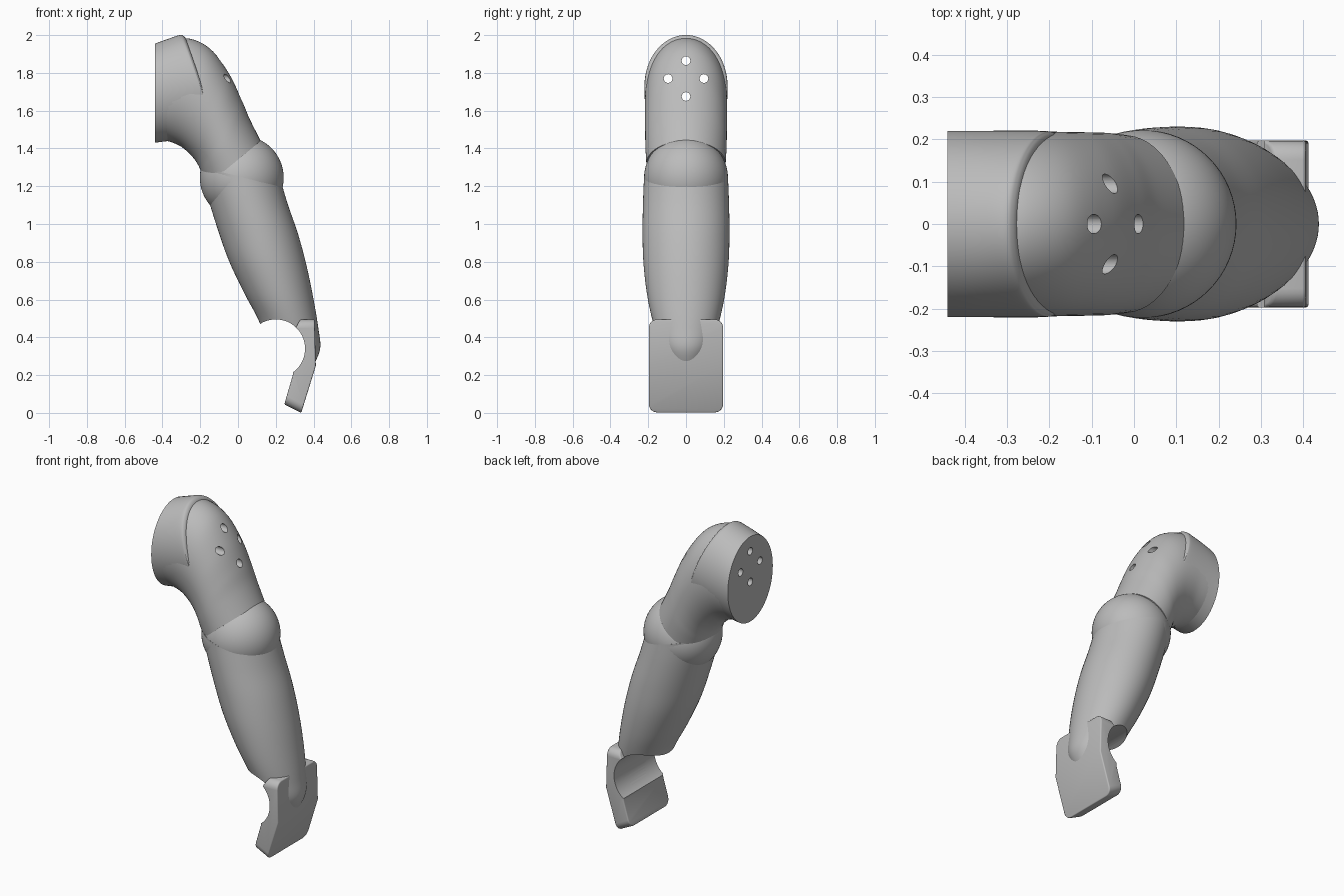
import bpy, bmesh
from math import sin, cos, pi, radians
from mathutils import Vector

if "Cube" in bpy.data.objects:
    bpy.data.objects.remove(bpy.data.objects["Cube"])

grey = bpy.data.materials.new("plain grey")
grey.use_nodes = True
grey.diffuse_color = (0.5, 0.5, 0.5, 1)
grey.node_tree.nodes["Principled BSDF"].inputs["Base Color"].default_value = (0.5, 0.5, 0.5, 1)


def finish(name, bm):
    bmesh.ops.recalc_face_normals(bm, faces=bm.faces)
    mesh = bpy.data.meshes.new(name)
    bm.to_mesh(mesh)
    bm.free()
    obj = bpy.data.objects.new(name, mesh)
    bpy.context.collection.objects.link(obj)
    mesh.materials.append(grey)
    return obj


def activate(obj):
    bpy.ops.object.select_all(action='DESELECT')
    obj.select_set(True)
    bpy.context.view_layer.objects.active = obj


def smooth(obj):
    activate(obj)
    bpy.ops.object.shade_smooth_by_angle(angle=radians(35))


def spline(a, b, c, d, t):
    return 0.5 * (2 * b + (c - a) * t + (2 * a - 5 * b + 4 * c - d) * t ** 2
                  + (3 * b - a - 3 * c + d) * t ** 3)


def loft(name, sections, steps=6, sides=64):
    """Smooth skin over ellipses: each is inner x, z, outer x, z, half width."""
    rows, last = [], len(sections) - 1
    for i in range(last):
        four = [sections[min(max(i + k, 0), last)] for k in (-1, 0, 1, 2)]
        rows += [[spline(*v, s / steps) for v in zip(*four)] for s in range(steps)]
    rows.append(sections[-1])
    bm, rings = bmesh.new(), []
    for x0, z0, x1, z1, w in rows:
        mid = Vector(((x0 + x1) / 2, 0, (z0 + z1) / 2))
        arm = Vector(((x1 - x0) / 2, 0, (z1 - z0) / 2))
        rings.append([bm.verts.new(mid + arm * cos(a) + Vector((0, w * sin(a), 0)))
                      for a in (2 * pi * j / sides for j in range(sides))])
    for a, b in zip(rings, rings[1:]):
        for j in range(sides):
            k = (j + 1) % sides
            bm.faces.new((a[j], a[k], b[k], b[j]))
    bm.faces.new(rings[0])
    bm.faces.new(rings[-1])
    return finish(name, bm)


def cut(obj, place, radius, axis, depth=2):
    """Drill a round hole along an axis."""
    turn = (0, pi / 2, 0) if axis == 'X' else (pi / 2, 0, 0)
    bpy.ops.mesh.primitive_cylinder_add(vertices=64 if radius > 0.1 else 24, radius=radius,
                                        depth=depth, location=place, rotation=turn)
    cutter = bpy.context.object
    cutter.hide_render = True
    mod = obj.modifiers.new("cut", 'BOOLEAN')
    mod.operation, mod.solver, mod.object = 'DIFFERENCE', 'EXACT', cutter
    activate(obj)
    bpy.ops.object.modifier_apply(modifier=mod.name)
    bpy.data.objects.remove(cutter)


# Upper arm bending down from the shoulder
upper_arm = loft("upper_arm", [
    (-.43, 1.435, -.43, 1.94, .215), (-.38, 1.44, -.37, 1.95, .217),
    (-.31, 1.415, -.27, 1.983, .218), (-.26, 1.375, -.15, 1.93, .218),
    (-.225, 1.335, -.05, 1.80, .217), (-.205, 1.30, .018, 1.66, .216),
    (-.19, 1.26, .06, 1.56, .215), (-.17, 1.2, .12, 1.44, .21)])

# Shoulder collar with a rounded rim
collar = loft("shoulder_collar", [
    (-.44, 1.43, -.44, 1.955, .22), (-.36, 1.44, -.37, 1.98, .22),
    (-.13, 1.46, -.31, 2.0, .22), (-.11, 1.47, -.285, 1.993, .215),
    (-.11, 1.49, -.27, 1.97, .203)])

# Four bolt holes right through the shoulder
for part in (upper_arm, collar):
    for y, z in ((0, 1.865), (0, 1.675), (.095, 1.77), (-.095, 1.77)):
        cut(part, (-.2, y, z), .023, 'X')
    smooth(part)

# Elbow ball
bpy.ops.mesh.primitive_uv_sphere_add(segments=64, ring_count=32, radius=.222,
                                     location=(.02, 0, 1.245))
elbow = bpy.context.object
elbow.name = "elbow_ball"
elbow.data.materials.append(grey)
smooth(elbow)

# Forearm tapering to a tongue behind the grip
forearm = loft("forearm", [
    (-.2, 1.30, .235, 1.2, .222), (-.165, 1.16, .265, 1.1, .227),
    (-.11, .98, .32, .94, .23), (-.05, .81, .365, .77, .225),
    (.03, .64, .4, .6, .205), (.10, .51, .425, .45, .175),
    (.16, .38, .435, .34, .14), (.28, .24, .395, .24, .07)])

# Hand plate, extruded across the width
bm = bmesh.new()
outline = [(.405, .495), (.33, .495), (.305, .45), (.29, .4), (.29, .2),
           (.245, .045), (.335, 0), (.412, .25)]
side = bm.faces.new([bm.verts.new((x, -.197, z)) for x, z in outline])
new = bmesh.ops.extrude_face_region(bm, geom=[side])["geom"]
bmesh.ops.translate(bm, vec=(0, .394, 0), verts=[v for v in new if isinstance(v, bmesh.types.BMVert)])
ends = [e for e in bm.edges if abs(e.verts[0].co.y - e.verts[1].co.y) < .01
        and (max(v.co.z for v in e.verts) < .1 or min(v.co.z for v in e.verts) > .48)]
bmesh.ops.bevel(bm, geom=ends, offset=.045, segments=6, profile=.5, affect='EDGES')
hand = finish("hand_grip", bm)
bevel = hand.modifiers.new("soft edges", 'BEVEL')
bevel.width, bevel.segments, bevel.limit_method = .014, 4, 'ANGLE'
bevel.angle_limit = radians(35)
activate(hand)
bpy.ops.object.modifier_apply(modifier=bevel.name)

# Round grip opening through the wrist and hand
for part in (forearm, hand):
    cut(part, (.2, 0, .34), .155, 'Y')
    smooth(part)
